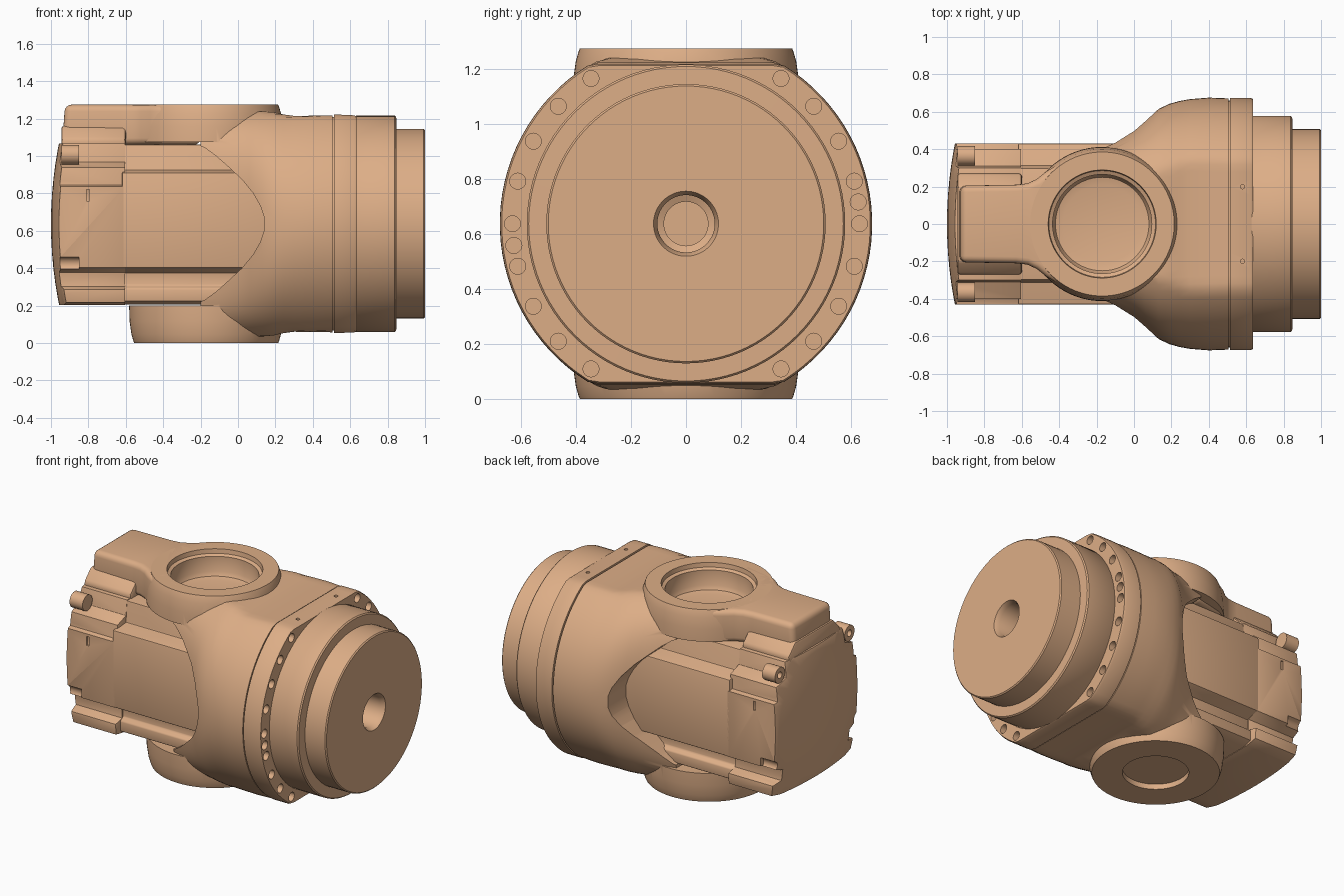
import bpy, bmesh
from math import sin, cos, pi, sqrt, radians
from mathutils import Vector

if "Cube" in bpy.data.objects:
    bpy.data.objects.remove(bpy.data.objects["Cube"])

CZ = 0.637          # height of the main axis
BX = -0.17          # x of the vertical pivot axis
SKIN = (0.72, 0.42, 0.24, 1)
mat = bpy.data.materials.new("copper_paint")
mat.diffuse_color = SKIN
mat.use_nodes = True
mat.node_tree.nodes["Principled BSDF"].inputs["Base Color"].default_value = mat.diffuse_color


def finish(name, bm):
    bmesh.ops.remove_doubles(bm, verts=bm.verts, dist=1e-5)
    bmesh.ops.recalc_face_normals(bm, faces=bm.faces)
    me = bpy.data.meshes.new(name)
    bm.to_mesh(me)
    bm.free()
    ob = bpy.data.objects.new(name, me)
    bpy.context.collection.objects.link(ob)
    me.materials.append(mat)
    return ob


def skin(bm, rings, closed=False):
    """Bridge rings of points, capping the ends unless closed."""
    vs = [[bm.verts.new(p) for p in r] for r in rings]
    n = len(vs[0])
    pairs = list(zip(vs, vs[1:])) + ([(vs[-1], vs[0])] if closed else [])
    for a, b in pairs:
        for i in range(n):
            j = (i + 1) % n
            bm.faces.new((a[i], a[j], b[j], b[i]))
    if not closed:
        bm.faces.new(vs[0])
        bm.faces.new(vs[-1])


def loft(name, rings):
    bm = bmesh.new()
    skin(bm, rings)
    return finish(name, bm)


def place(axis, u, v, t):
    return {'X': (t, u, v), 'Y': (u, t, v), 'Z': (u, v, t)}[axis]


def prism(name, pts, axis, a, b):
    return loft(name, [[place(axis, u, v, t) for u, v in pts] for t in (a, b)])


def circle(axis, cu, cv, r, t, n):
    return [place(axis, cu + r * cos(2 * pi * i / n), cv + r * sin(2 * pi * i / n), t) for i in range(n)]


def revolve(name, prof, axis, cu, cv, n=96):
    """Stack of capped circles from (radius, position) pairs."""
    return loft(name, [circle(axis, cu, cv, r, t, n) for r, t in prof])


def pins(name, items, axis, n=20):
    """Many cylinders (u, v, radius, start, end) in one mesh."""
    bm = bmesh.new()
    for u, v, r, a, b in items:
        skin(bm, [circle(axis, u, v, r, t, n) for t in (a, b)])
    return finish(name, bm)


def boolean(ob, other, op='DIFFERENCE'):
    m = ob.modifiers.new("bool", 'BOOLEAN')
    m.operation, m.object, m.solver = op, other, 'EXACT'
    bpy.context.view_layer.objects.active = ob
    bpy.ops.object.modifier_apply(modifier=m.name)
    bpy.data.objects.remove(other)


def bevel(ob, width, segs=3, angle=40):
    m = ob.modifiers.new("bevel", 'BEVEL')
    m.width, m.segments, m.angle_limit = width, segs, radians(angle)
    m.limit_method = 'ANGLE'
    bpy.context.view_layer.objects.active = ob
    bpy.ops.object.modifier_apply(modifier=m.name)


def section(x, w, hh, h, p, n=96):
    """Superellipse cross-section with flat top and bottom."""
    out = []
    for i in range(n):
        a = 2 * pi * (i + 0.5) / n
        c, s = cos(a), sin(a)
        y = w * abs(c) ** (2 / p) * (1 if c > 0 else -1)
        z = hh * abs(s) ** (2 / p) * (1 if s > 0 else -1)
        out.append((x, y, CZ + max(-h, min(h, z))))
    return out


def mirrored(half):
    return [(y, CZ + z) for y, z in half] + [(-y, CZ + z) for y, z in reversed(half)]


# Fork housing: round at the gearbox, narrowing to two arms
stations = [(.505, .672, .672, .58, 2), (.40, .676, .676, .578, 2), (.30, .668, .67, .577, 2.05),
            (.24, .657, .665, .585, 2.1), (.19, .643, .66, .597, 2.2), (.13, .615, .65, .602, 2.35),
            (.06, .558, .64, .605, 2.6), (0, .51, .63, .605, 2.9), (-.1, .455, .63, .605, 3.3),
            (-.2, .42, .63, .605, 3.6)]
housing = loft("fork_housing", [section(*s) for s in stations])

# Oval side opening between the arms
curve = [(-.3, .437), (-.24, .43), (-.18, .408), (-.12, .365), (-.05, .303), (.02, .238),
         (.08, .165), (.12, .095), (.14, .035)]
edge = [(-1.2, .437)] + curve
edge = edge + [(x, -z) for x, z in reversed(edge)]
boolean(housing, prism("opening", [(x, CZ + z) for x, z in edge], 'Y', -1, 1))

# Pivot bosses, top and bottom
for s in (1, -1):
    boss = revolve("boss", [(r, CZ + s * t) for r, t in
                            ((.412, .437), (.41, .52), (.40, .59), (.39, .625), (.385, .637))], 'Z', BX, 0)
    boolean(housing, boss, 'UNION')

# Pivot bores
boolean(housing, revolve("bore", [(.21, 1.10), (.25, 1.11), (.265, 1.135), (.265, 1.235), (.285, 1.245),
                                  (.295, 1.32)], 'Z', BX, 0))
boolean(housing, revolve("bore", [(.20, -.05), (.20, .035)], 'Z', BX, 0))

# Upper arm cover reaching over the motor
half = [(-.2, .36), (-.42, .31), (-.47, .28), (-.52, .24), (-.57, .217), (-.63, .21), (-.94, .205)]
plan = half + [(x, -y) for x, y in reversed(half)]
cover = prism("arm_cover", plan, 'Z', 1.06, 1.274)
for v in cover.data.vertices:
    if v.co.x < -.9 and v.co.z > 1.2:
        v.co.x += .015
bevel(cover, .035, 4, 50)
boolean(cover, revolve("bore", [(.30, 1.0), (.30, 1.4)], 'Z', BX, 0))
skirt = prism("cover_skirt", [(.27, 1.0), (.27, 1.09), (.2, 1.16), (-.2, 1.16), (-.27, 1.09), (-.27, 1.0)],
              'X', -.945, -.6)
bevel(skirt, .015, 2)

# Mounting flange with flats, bolt circle and pin holes
flange = loft("mounting_flange", [section(x, r, r, h, 2) for x, r, h in
              ((.5, .66, .57), (.512, .66, .57), (.513, .675, .585), (.622, .675, .58), (.635, .669, .574))])
angles = [14.2 * k for k in range(-4, 5)]
angles = [a for a in angles] + [180 + a for a in angles] + [7.2, 187.2]
bolts = [(.63 * cos(radians(a)), CZ + .63 * sin(radians(a)), .029, .57, .70) for a in angles]
boolean(flange, pins("bolt_holes", bolts, 'X'))
boolean(flange, pins("pin_holes", [(.58, y, .012, 1.17, 1.3) for y in (-.2, .2)], 'Z', 12))

# Stepped gearbox output with a central bore
gear = [(.56, .6), (.578, .63), (.578, .838), (.571, .846), (.507, .847), (.507, .993), (.5, 1.0),
        (.118, 1.0), (.104, .97), (.104, .70), (.08, .69), (.08, .62), (.05, .61), (.05, .56),
        (.02, .55), (.02, .53)]
gearbox = revolve("gearbox_output", gear, 'X', 0, CZ)

# Motor body with stepped corners
body = prism("motor_body", mirrored([(.31, -.432), (.37, -.415), (.37, -.345), (.34, -.33), (.34, -.26),
                                     (.43, -.235), (.43, .275), (.31, .285), (.30, .425)]), 'X', -.62, .25)
bevel(body, .008, 2)

# Motor rear housing with a domed end
rear = prism("motor_rear", mirrored([(.335, -.435), (.415, -.42), (.42, -.35), (.35, -.335), (.35, -.26),
                                     (.43, -.235), (.43, .2), (.40, .207), (.40, .30), (.31, .33),
                                     (.30, .43)]), 'X', -1.1, -.605)
R = 2.2
rs = [.01] + [.08 * k for k in range(1, 11)]
dome = [(r, -1 + R - sqrt(R * R - r * r)) for r in rs] + [(.8, 0)]
boolean(rear, revolve("dome", dome, 'X', 0, CZ), 'INTERSECT')
notch = [(s * .44, CZ - .217, .04, -1.1, -.85) for s in (1, -1)]
boolean(rear, pins("screw_notches", notch, 'X'))
for s in (1, -1):
    a, b = sorted((s * .42, s * .5))
    boolean(rear, prism("slot", [(-.81, .76), (-.795, .76), (-.795, .82), (-.81, .82)], 'Y', a, b))
bevel(rear, .008, 2)

# Corner screw lugs
lugs = pins("motor_lugs", [(s * .365, CZ + .37, .052, -.945, -.85) for s in (1, -1)], 'X', 24)
boolean(lugs, pins("lug_holes", [(s * .365, CZ + .37, .022, -1, -.9) for s in (1, -1)], 'X', 16))

# Smooth shading with crisp edges
bpy.ops.object.select_all(action='DESELECT')
for ob in bpy.context.scene.objects:
    ob.select_set(True)
bpy.context.view_layer.objects.active = housing
bpy.ops.object.shade_smooth_by_angle(angle=radians(32))
